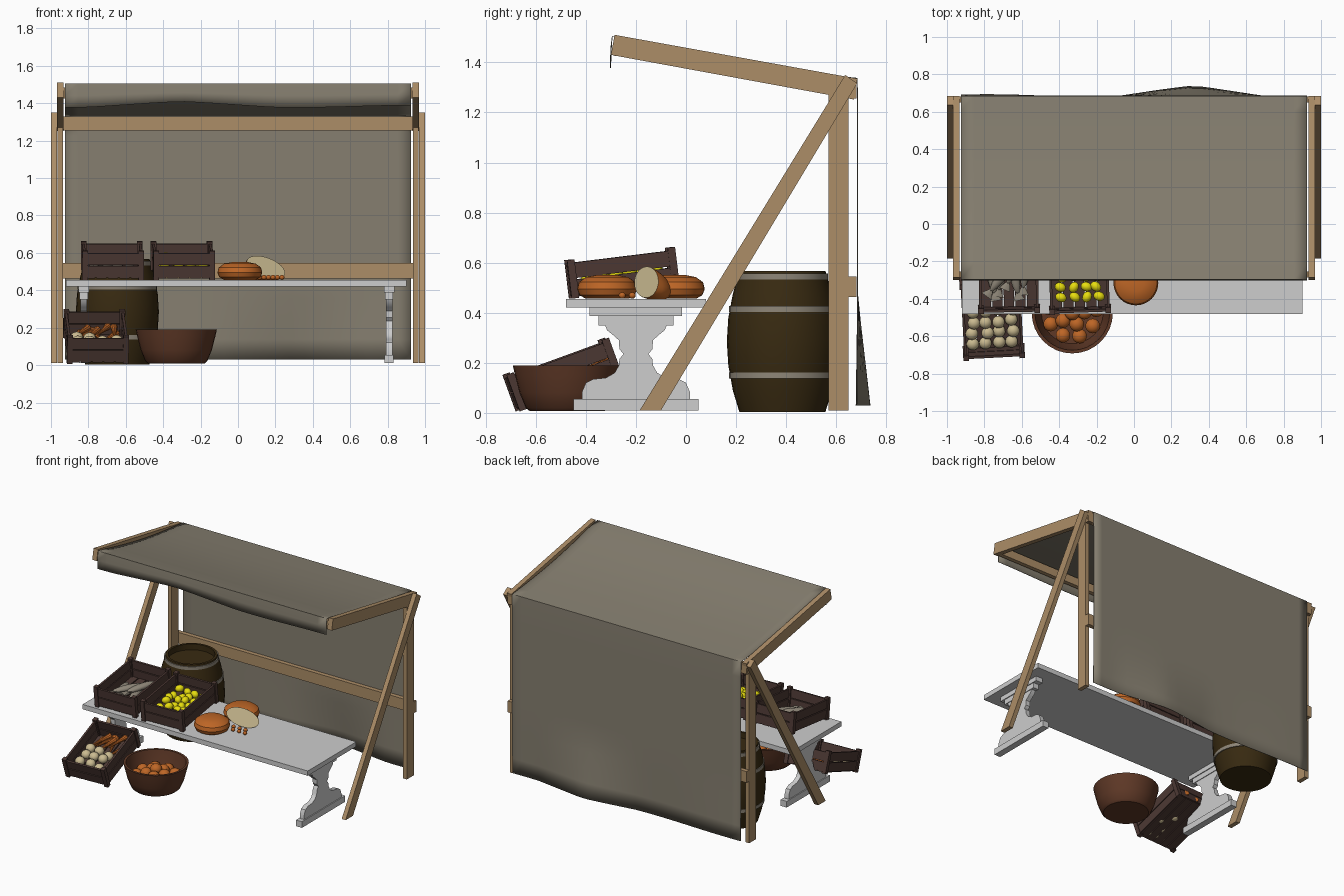
import bpy, bmesh, math, random
from mathutils import Matrix, Vector

if "Cube" in bpy.data.objects:
    bpy.data.objects.remove(bpy.data.objects["Cube"])

random.seed(4)
R, T = Matrix.Rotation, Matrix.Translation
rad = math.radians


def mat(name, r, g, b):
    m = bpy.data.materials.new(name)
    m.diffuse_color = [(c / 255 / 12.92 if c < 11 else ((c / 255 + .055) / 1.055) ** 2.4) for c in (r, g, b)] + [1]
    m.use_nodes = True
    m.node_tree.nodes["Principled BSDF"].inputs["Base Color"].default_value = m.diffuse_color
    return m


WOOD = mat("tan wood", 172, 141, 103)
STONE = mat("pale grey", 205, 205, 205)
CLOTH = mat("canvas", 134, 127, 112)
CRATE = mat("dark crate wood", 76, 56, 51)
BARREL = mat("barrel brown", 56, 42, 17)
METAL = mat("silver grey", 142, 134, 120)
BOWL = mat("bowl brown", 94, 56, 38)
CRUST = mat("orange crust", 190, 102, 38)
CREAM = mat("cream", 203, 187, 145)
LEMON = mat("lemon yellow", 236, 226, 15)


def finish(name, bm, *mats, angle=35, normals=True):
    if normals:
        bmesh.ops.recalc_face_normals(bm, faces=bm.faces)
    me = bpy.data.meshes.new(name)
    bm.to_mesh(me)
    bm.free()
    for p in me.polygons:
        p.use_smooth = True
    me.set_sharp_from_angle(angle=rad(angle))
    for m in mats:
        me.materials.append(m)
    ob = bpy.data.objects.new(name, me)
    bpy.context.collection.objects.link(ob)
    return ob


def add_box(bm, x0, x1, y0, y1, z0, z1, m=Matrix()):
    c = Vector(((x0 + x1) / 2, (y0 + y1) / 2, (z0 + z1) / 2))
    s = Matrix.Diagonal((x1 - x0, y1 - y0, z1 - z0, 1))
    bmesh.ops.create_cube(bm, size=1, matrix=m @ T(c) @ s)


def box(name, dims, m):
    bm = bmesh.new()
    add_box(bm, *dims)
    return finish(name, bm, m)


def add_prism(bm, prof, x0, x1):
    f = bm.faces.new([bm.verts.new((x0, y, z)) for y, z in prof])
    e = bmesh.ops.extrude_face_region(bm, geom=[f])
    bmesh.ops.translate(bm, verts=[v for v in e["geom"] if isinstance(v, bmesh.types.BMVert)], vec=(x1 - x0, 0, 0))


def lathe(name, prof, loc, m, segs=32):
    bm = bmesh.new()
    vs = [bm.verts.new((r, 0, z)) for r, z in prof]
    es = [bm.edges.new(p) for p in zip(vs, vs[1:])]
    bmesh.ops.spin(bm, geom=vs + es, axis=(0, 0, 1), cent=(0, 0, 0), angle=math.tau, steps=segs)
    bmesh.ops.remove_doubles(bm, verts=bm.verts, dist=1e-5)
    bmesh.ops.translate(bm, verts=bm.verts, vec=loc)
    return finish(name, bm, m)


def add_ball(bm, loc, scale, m=Matrix(), rot=Matrix(), u=14, v=9):
    bmesh.ops.create_uvsphere(bm, u_segments=u, v_segments=v, radius=1,
                              matrix=m @ T(loc) @ rot @ Matrix.Diagonal((*scale, 1)))


# Timber frame: posts, sloping arms and diagonal braces on both sides
for side, s in (("left", -1), ("right", 1)):
    box(side + "_post", sorted((s * .935, s * .966)) + [.57, .65, .01, 1.3], WOOD)
    for part, prof, a, b in (
            ("roof_arm", [(-.285, 1.51), (-.3, 1.43), (.67, 1.252), (.685, 1.335)], .932, .968),
            ("brace", [(-.185, .01), (-.1, .01), (.684, 1.316), (.636, 1.35)], .968, 1.0)):
        bm = bmesh.new()
        add_prism(bm, prof, s * a, s * b)
        finish(f"{side}_{part}", bm, WOOD)
box("rear_top_beam", (-.966, .966, .65, .681, 1.255, 1.33), WOOD)
box("rear_rail", (-.966, .966, .65, .681, .463, .545), WOOD)
box("front_beam", (-.932, .932, -.285, -.255, 1.425, 1.485), WOOD)

# Canvas: front flap, sagging roof and rear sheet in one strip
path = [(-.303, 0), (-.302, .5), (-.296, 1)]
bm = bmesh.new()
rows = []
NX = 26
for i in range(NX + 1):
    x = -.925 + 1.85 * i / NX
    row = []
    low = 1.383 + .02 * max(0, 1 - abs(x + .3) / .5) - .006 * math.sin(5 * x)
    for y, t in path:
        row.append((x, y, low + (1.505 - low) * t))
    for k in range(1, 13):
        t = k / 12
        row.append((x, -.29 + .975 * t, 1.508 - .17 * t - .022 * math.sin(math.pi * t)))
    for k in range(1, 13):
        z = 1.335 - 1.305 * k / 12
        low_t = max(0, (.45 - z) / .42)
        y = .688 + .047 * low_t * max(0, 1 - abs(x - .32) / .4) + .006 * low_t * math.sin(6 * x)
        row.append((x, y, z))
    rows.append([bm.verts.new(p) for p in row])
for a, b in zip(rows, rows[1:]):
    for j in range(len(a) - 1):
        bm.faces.new((a[j], b[j], b[j + 1], a[j + 1]))
canvas = finish("canvas_cover", bm, CLOTH, normals=False, angle=50)
sol = canvas.modifiers.new("thickness", 'SOLIDIFY')
sol.thickness = .004

# Bench with shaped trestle legs
box("bench_top", (-.92, .9, -.48, .08, .42, .455), STONE)
half = [(.215, .055), (.215, .085), (.20, .12), (.17, .135), (.12, .14), (.085, .16), (.068, .19), (.066, .215),
        (.05, .235), (.066, .255), (.068, .29), (.09, .31), (.115, .33), (.125, .355)]
for side, x in (("left", -.825), ("right", .808)):
    bm = bmesh.new()
    add_prism(bm, [(-.2 + h, z) for h, z in half] + [(-.2 - h, z) for h, z in reversed(half)], x - .017, x + .017)
    add_box(bm, x - .024, x + .024, -.45, .05, .01, .055)
    add_box(bm, x - .022, x + .022, -.35, -.05, .35, .387)
    add_box(bm, x - .028, x + .028, -.385, -.015, .387, .42)
    finish(side + "_bench_leg", bm, STONE)

# Barrel with hoops
BC = (-.645, .385, 0)
lathe("barrel", [(0, .004), (.172, .004), (.198, .09), (.216, .19), (.222, .285), (.216, .38), (.198, .475),
                 (.172, .567), (.155, .567), (.155, .525), (0, .525)], BC, BARREL)
for i, (z, r) in enumerate(((.15, .211), (.415, .211), (.545, .18))):
    lathe(f"barrel_hoop_{i}", [(r - .02, z - .012), (r + .002, z - .012), (r + .002, z + .012),
                               (r - .02, z + .012)], BC, METAL)

# Bowl with fruit
lathe("bowl", [(0, .008), (.15, .008), (.165, .02), (.19, .08), (.208, .15), (.217, .19), (.2, .19),
               (.185, .12), (.165, .06), (0, .05)], (-.33, -.475, 0), BOWL)
bm = bmesh.new()
for n, rr, z in ((9, .13, .095), (5, .065, .115), (1, 0, .14)):
    for k in range(n):
        a = math.tau * k / n + rr
        add_ball(bm, (-.33 + rr * math.cos(a), -.475 + rr * math.sin(a), z), (.04, .04, .036))
finish("bowl_fruit", bm, CRUST)


# Slatted crates
def crate(name, m):
    bm = bmesh.new()
    W, D, H = .165, .435, .155
    for sx in (-1, 1):
        for y in (.0, D - .03):
            add_box(bm, *sorted((sx * W, sx * (W - .03))), y, y + .03, 0, H, m)
        for z in (.012, .08):
            add_box(bm, *sorted((sx * (W - .006), sx * (W - .02))), .01, D - .01, z, z + .062, m)
    for y in (.006, D - .02):
        for z in (.012, .08):
            add_box(bm, -W + .01, W - .01, y, y + .014, z, z + .062, m)
    for k in range(5):
        x = -.15 + k * .0615
        add_box(bm, x, x + .054, .01, D - .01, .006, .018, m)
    finish(name, bm, CRATE)


M1 = T((-.668, -.46, .456)) @ R(rad(1), 4, 'Z') @ R(rad(7), 4, 'X')
M2 = T((-.288, -.462, .456)) @ R(rad(2), 4, 'Z') @ R(rad(7), 4, 'X')
M3 = T((-.75, -.672, .006)) @ R(rad(3), 4, 'Z') @ R(rad(20), 4, 'X')
crate("fish_crate", M1)
crate("lemon_crate", M2)
crate("vegetable_crate", M3)

# Fish with tail fins
bm = bmesh.new()
for x, y, z, a in ((-.09, .2, .04, 8), (-.03, .22, .045, -12), (.03, .2, .045, 10), (.09, .23, .04, -6),
                   (-.03, .2, .075, -38), (.04, .25, .075, -25)):
    r = R(rad(a), 4, 'Z')
    add_ball(bm, (x, y, z), (.027, .11, .02), M1, r)
    bmesh.ops.create_cone(bm, cap_ends=True, segments=8, radius1=.032, radius2=.006, depth=.05,
                          matrix=M1 @ T((x, y, z)) @ r @ T((0, -.12, 0)) @ Matrix.Diagonal((1, 1, .25, 1))
                          @ R(rad(-90), 4, 'X'))
finish("fish", bm, METAL)

# Lemons
bm = bmesh.new()
for i in range(4):
    for j in range(6):
        p = (-.095 + .063 * i + random.uniform(-.01, .01), .08 + .055 * j, random.uniform(.05, .085))
        add_ball(bm, p, (.025, .031, .025), M2, R(random.uniform(0, 3), 4, 'Z'))
finish("lemons", bm, LEMON)

# Turnips and carrots
bm = bmesh.new()
for i in range(4):
    for j in range(4):
        p = (-.105 + .07 * i + random.uniform(-.008, .008), .055 + .062 * j, random.uniform(.03, .065))
        add_ball(bm, p, (.034, .034, .03), M3)
finish("turnips", bm, CREAM)
bm = bmesh.new()
for k in range(8):
    loc = (-.105 + .03 * k, .3 + .03 * (k % 3), .04 + .02 * (k % 2))
    bmesh.ops.create_cone(bm, cap_ends=True, segments=10, radius1=.02, radius2=.003, depth=.16,
                          matrix=M3 @ T(loc) @ R(rad(random.uniform(-35, 35)), 4, 'Z') @ R(rad(90), 4, 'X'))
finish("carrots", bm, CRUST)

# Loaves, cut half loaf and small nuts
for name, x, y in (("front_loaf", .01, -.315), ("rear_loaf", .06, -.045)):
    lathe(name, [(0, .456), (.085, .456), (.11, .47), (.12, .495), (.113, .522), (.085, .542), (.045, .55), (0, .552)],
          (x, y, 0), CRUST)
bm = bmesh.new()
add_ball(bm, (0, 0, 0), (.115, .11, .06), u=24, v=14)
cut = bmesh.ops.bisect_plane(bm, geom=bm.verts[:] + bm.edges[:] + bm.faces[:], plane_co=(0, .002, 0),
                             plane_no=(0, -1, 0), clear_outer=True)
edges = [e for e in cut["geom_cut"] if isinstance(e, bmesh.types.BMEdge)]
for f in bmesh.ops.contextual_create(bm, geom=edges)["faces"]:
    f.material_index = 1
bm.transform(T((.15, -.16, .523)) @ R(rad(28), 4, 'Z') @ R(rad(-22), 4, 'X') @ R(rad(18), 4, 'Y'))
finish("half_loaf", bm, CRUST, CREAM)
bm = bmesh.new()
for k in range(6):
    add_ball(bm, (.115 + .024 * k, -.235 + .02 * (-1) ** k, .469), (.014, .014, .013), u=10, v=7)
finish("nuts", bm, CRUST)
